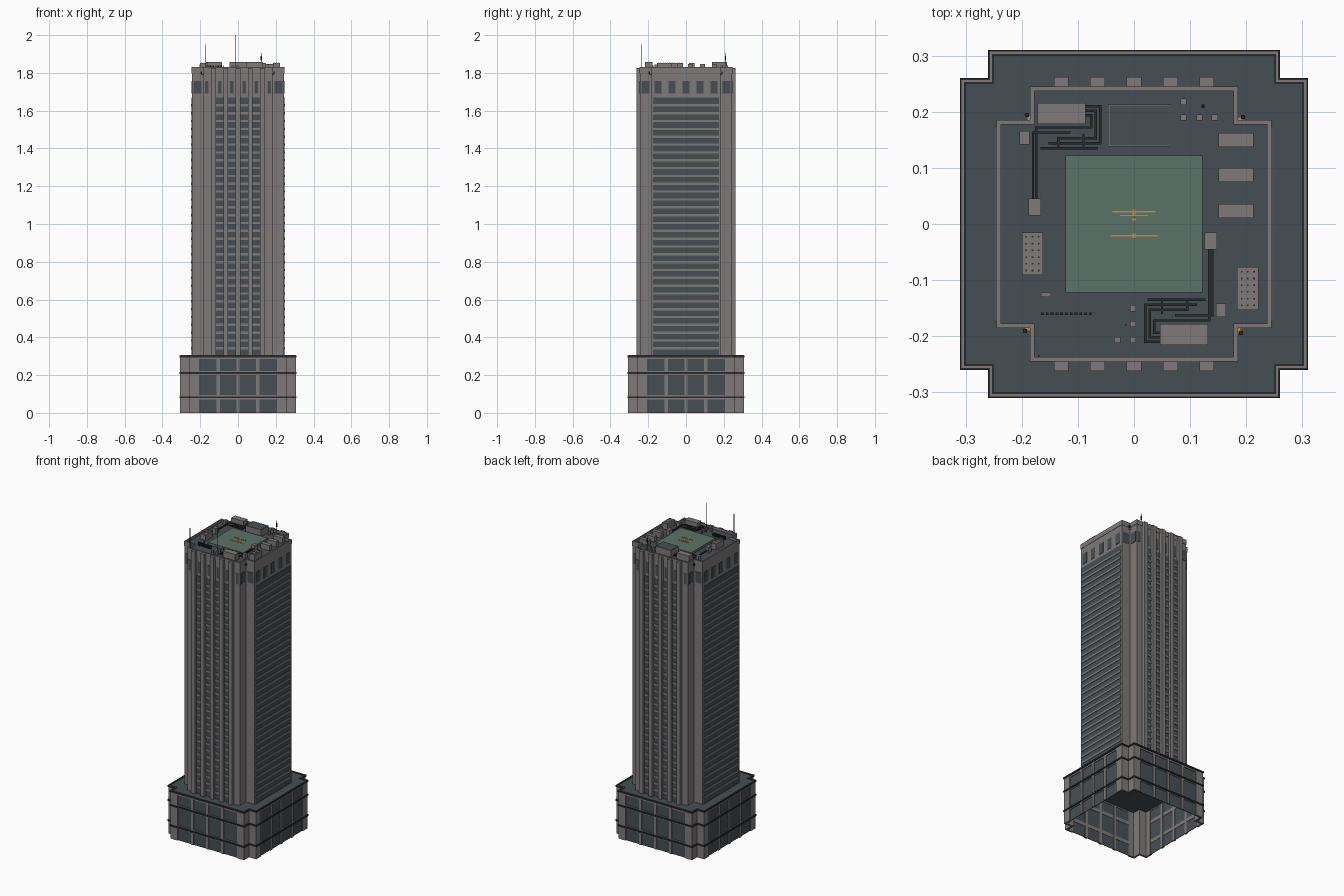
import bpy, bmesh
from mathutils import Vector

if "Cube" in bpy.data.objects:
    bpy.data.objects.remove(bpy.data.objects["Cube"])


def material(name, r, g, b):
    m = bpy.data.materials.new(name)
    m.diffuse_color = (r, g, b, 1)
    m.use_nodes = True
    m.node_tree.nodes["Principled BSDF"].inputs["Base Color"].default_value = m.diffuse_color
    return m


GREY = material("concrete grey", 0.21, 0.195, 0.195)
SLATE = material("slate glass", 0.062, 0.078, 0.088)
GREEN = material("pad green", 0.105, 0.17, 0.135)
ORANGE = material("marking orange", 0.65, 0.25, 0.05)
DARK = material("charcoal", 0.022, 0.024, 0.026)


def finish(name, bm, mat):
    me = bpy.data.meshes.new(name)
    bmesh.ops.recalc_face_normals(bm, faces=bm.faces[:])
    bm.to_mesh(me)
    bm.free()
    me.materials.append(mat)
    ob = bpy.data.objects.new(name, me)
    bpy.context.collection.objects.link(ob)
    return ob


def boxes(name, items, mat):
    """One object out of many boxes (x0, x1, y0, y1, z0, z1)."""
    bm = bmesh.new()
    for x0, x1, y0, y1, z0, z1 in items:
        vs = bmesh.ops.create_cube(bm, size=1)["verts"]
        for v in vs:
            v.co = Vector((x1 if v.co.x > 0 else x0, y1 if v.co.y > 0 else y0, z1 if v.co.z > 0 else z0))
    return finish(name, bm, mat)


def cross(a, b):
    """Square outline with notched corners: arms reach a, arm half width b."""
    q = [(b, -a), (b, -b), (a, -b)]
    out = []
    for _ in range(4):
        out += q
        q = [(-y, x) for x, y in q]
    return out


def prism(name, outline, z0, z1, mat):
    bm = bmesh.new()
    f = bm.faces.new([bm.verts.new((x, y, z0)) for x, y in outline])
    g = bmesh.ops.extrude_face_region(bm, geom=[f])["geom"]
    bmesh.ops.translate(bm, vec=(0, 0, z1 - z0), verts=[v for v in g if isinstance(v, bmesh.types.BMVert)])
    return finish(name, bm, mat)


def ring(name, outer, inner, z0, z1, mat):
    bm = bmesh.new()
    loops = [[bm.verts.new((x, y, z)) for x, y in o]
             for o, z in ((outer, z0), (outer, z1), (inner, z1), (inner, z0))]
    n = len(outer)
    for k in range(4):
        a, b = loops[k], loops[(k + 1) % 4]
        for i in range(n):
            j = (i + 1) % n
            bm.faces.new((a[i], a[j], b[j], b[i]))
    return finish(name, bm, mat)


def turn(b):
    return (-b[3], -b[2], b[0], b[1], b[4], b[5])


def half_turn(items, shift=0):
    return [(shift - b[1], shift - b[0], -b[3], -b[2], b[4], b[5]) for b in items]


def four(items):
    out = []
    for b in items:
        for _ in range(4):
            out.append(b)
            b = turn(b)
    return out


def mirror_x(items):
    return items + [(-b[1], -b[0], *b[2:]) for b in items]


def at(x, y, w, d, z0, z1):
    return (x - w / 2, x + w / 2, y - d / 2, y + d / 2, z0, z1)


# Podium: open glass shell, grey piers and beams, dark ledges, flat roof
ring("podium_glass", cross(0.3, 0.25), cross(0.297, 0.247), 0.0, 0.295, SLATE)
boxes("podium_corner_piers", four(mirror_x([
    (0.207, 0.256, -0.306, -0.294, 0, 0.295), (0.244, 0.256, -0.306, -0.244, 0, 0.295)])), GREY)
boxes("podium_mullions", four([at(x, -0.3, 0.018, 0.012, 0, 0.295) for x in (-0.105, 0, 0.105)]), GREY)
for k, (z0, z1) in enumerate(((0.072, 0.094), (0.2, 0.222), (0.284, 0.298))):
    ring(f"podium_beam_{k}", cross(0.304, 0.254), cross(0.295, 0.245), z0, z1, GREY)
for k, z in enumerate((0.083, 0.211, 0.299)):
    ring(f"podium_ledge_{k}", cross(0.31, 0.26), cross(0.3, 0.25), z - 0.005, z + 0.005, DARK)
ring("podium_parapet", cross(0.307, 0.257), cross(0.303, 0.253), 0.295, 0.306, GREY)
prism("podium_roof", cross(0.304, 0.254), 0.292, 0.3, SLATE)

# Tower shaft with parapet and roof
ROOF = 1.815
prism("tower_shaft", cross(0.243, 0.183), 0.3, 1.81, GREY)
prism("tower_roof", cross(0.24, 0.18), 1.808, ROOF, SLATE)
ring("tower_parapet", cross(0.245, 0.185), cross(0.237, 0.177), 1.8, 1.83, GREY)

# Front and back: five piers with four window strips between them
piers = [at(x, -0.251, 0.026, 0.022, 0.3, 1.825) for x in (-0.13, -0.065, 0, 0.065, 0.13)]
boxes("tower_piers", piers + half_turn(piers), GREY)
strips = [at(x, -0.243, 0.039, 0.004, 0.3, 1.67) for x in (-0.0975, -0.0325, 0.0325, 0.0975)]
boxes("front_window_strips", strips + half_turn(strips), SLATE)
FLOORS = [0.3 + 0.0415 * i for i in range(1, 33)]
sp = [at(b[0] + 0.0195, -0.245, 0.039, 0.006, z - 0.006, z + 0.006) for b in strips for z in FLOORS]
boxes("front_spandrels", sp + half_turn(sp), GREY)

# Sides: one wide glass field with floor bands
glass = [at(0.243, 0, 0.004, 0.35, 0.3, 1.67)]
boxes("side_glass", glass + half_turn(glass), SLATE)
bands = [at(0.245, 0, 0.006, 0.35, z - 0.006, z + 0.006) for z in FLOORS]
boxes("side_floor_bands", bands + half_turn(bands), GREY)

# Crown windows on faces and in the corner notches
cf = [at(x, -0.243, 0.018, 0.004, 1.69, 1.757) for x in (-0.165, -0.0975, -0.0325, 0.0325, 0.0975, 0.165)]
cs = [at(0.243, y, 0.004, 0.037, 1.69, 1.757) for y in (-0.147, -0.073, 0, 0.073, 0.147)]
cn = four(mirror_x([at(0.215, -0.183, 0.042, 0.004, 1.69, 1.757)]))
boxes("crown_windows", cf + half_turn(cf) + cs + half_turn(cs) + cn, SLATE)
boxes("corner_lamps", four([at(0.191, -0.194, 0.007, 0.007, 1.795, 1.808)]), DARK)
boxes("corner_lamp_brackets", four([at(0.187, -0.188, 0.008, 0.012, 1.788, 1.795)]), ORANGE)

# Landing pad with thin markings
boxes("landing_pad", [at(0, 0, 0.244, 0.244, ROOF, 1.83)], GREEN)
boxes("pad_markings", [at(0, 0.022, 0.076, 0.003, 1.83, 1.832), at(0, 0.015, 0.05, 0.002, 1.83, 1.832),
                       at(0, -0.021, 0.084, 0.003, 1.83, 1.832), at(0, 0.008, 0.008, 0.003, 1.83, 1.832),
                       at(0, 0.02, 0.006, 0.012, 1.83, 1.832), at(0, -0.021, 0.006, 0.008, 1.83, 1.832)], ORANGE)

# Cooling plant: three boxes linked by bent pipes, repeated turned by 180 degrees
plant = [(-0.172, -0.086, 0.178, 0.216, ROOF, 1.857), at(-0.195, 0.154, 0.018, 0.024, ROOF, 1.845),
         at(-0.177, 0.03, 0.022, 0.03, ROOF, 1.852)]
boxes("cooling_plant", plant + half_turn(plant, -0.04), GREY)
paths = [[(-0.086, 0.21), (-0.06, 0.21), (-0.06, 0.144), (-0.15, 0.144)],
         [(-0.086, 0.202), (-0.068, 0.202), (-0.068, 0.153), (-0.135, 0.153), (-0.135, 0.14)],
         [(-0.086, 0.194), (-0.076, 0.194), (-0.076, 0.172), (-0.174, 0.172), (-0.174, 0.045)],
         [(-0.115, 0.163), (-0.18, 0.163), (-0.18, 0.045)],
         [(-0.09, 0.158), (-0.09, 0.134)],
         [(-0.066, 0.135), (-0.165, 0.135)]]
pipes = []
for p in paths:
    for (ax, ay), (bx, by) in zip(p, p[1:]):
        pipes.append((min(ax, bx) - 0.002, max(ax, bx) + 0.002, min(ay, by) - 0.002, max(ay, by) + 0.002,
                      1.828, 1.832))
boxes("pipes", pipes + half_turn(pipes, -0.04), DARK)

# Lift housing with rimmed dark top
boxes("lift_housing", [(-0.046, 0.064, 0.138, 0.213, ROOF, 1.857)], GREY)
boxes("lift_housing_top", [(-0.044, 0.062, 0.14, 0.211, 1.855, 1.8585)], SLATE)

# Air units, fan units with dotted grilles, small vents
boxes("air_units", [at(0.182, y, 0.062, 0.025, ROOF, 1.848) for y in (0.15, 0.087, 0.023)], GREY)
fans = [at(-0.181, -0.053, 0.038, 0.076, ROOF, 1.853), at(0.203, -0.115, 0.038, 0.076, ROOF, 1.853)]
boxes("fan_units", fans, GREY)
boxes("fan_grilles", [at((f[0] + f[1]) / 2 + i * 0.011, (f[2] + f[3]) / 2 + j * 0.012, 0.003, 0.003, 1.853, 1.855)
                      for f in fans for i in (-1, 0, 1) for j in (-2.5, -1.5, -.5, .5, 1.5, 2.5)], DARK)
boxes("small_vents", [at(x, y, 0.011, 0.011, ROOF, 1.838) for x, y in (
    (0.088, 0.19), (0.117, 0.19), (0.144, 0.19), (0.088, 0.218),
    (-0.002, -0.15), (-0.002, -0.178), (-0.002, -0.207), (-0.03, -0.207))]
      + [at(-0.157, -0.126, 0.018, 0.008, ROOF, 1.84)], GREY)
boxes("vent_row", [at(-0.163 + 0.0085 * i, -0.16, 0.005, 0.005, ROOF, 1.838) for i in range(11)], DARK)

# Antennas
boxes("antennas", [at(-0.015, -0.18, 0.0025, 0.0025, ROOF, 2.0), at(-0.17, -0.235, 0.0025, 0.0025, ROOF, 1.95),
                   at(0.123, 0.21, 0.003, 0.003, ROOF, 1.905), at(0.123, 0.21, 0.006, 0.006, 1.865, 1.89)], DARK)
